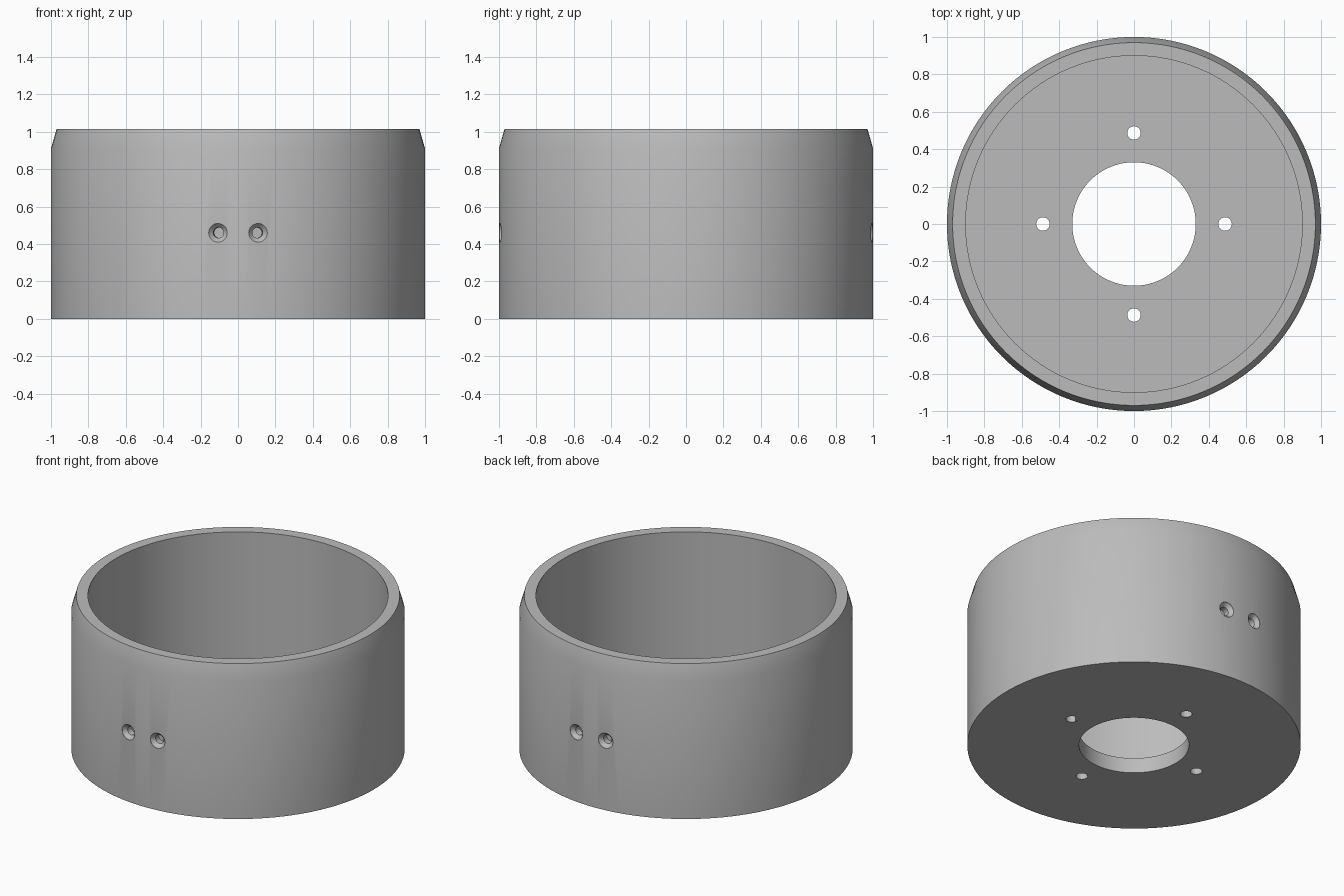
import bpy, bmesh, math
from mathutils import Matrix, Vector

if "Cube" in bpy.data.objects:
    bpy.data.objects.remove(bpy.data.objects["Cube"])

SEG = 128
HEIGHT = 1.015

grey = bpy.data.materials.new("grey")
grey.diffuse_color = (0.5, 0.5, 0.5, 1)
grey.use_nodes = True
grey.node_tree.nodes["Principled BSDF"].inputs["Base Color"].default_value = grey.diffuse_color


def lathe(name, profile, segments, matrix=Matrix()):
    """Revolve a closed (radius, height) profile around z; radius 0 is a pole."""
    bm = bmesh.new()
    rings = []
    for r, z in profile:
        if r == 0:
            rings.append([bm.verts.new((0, 0, z))] * segments)
        else:
            rings.append([bm.verts.new((r * math.cos(2 * math.pi * i / segments),
                                        r * math.sin(2 * math.pi * i / segments), z))
                          for i in range(segments)])
    for a, b in zip(rings, rings[1:] + rings[:1]):
        if a[0] is a[1] and b[0] is b[1]:
            continue
        for i in range(segments):
            j = (i + 1) % segments
            bm.faces.new(list(dict.fromkeys((a[i], a[j], b[j], b[i]))))
    bmesh.ops.recalc_face_normals(bm, faces=bm.faces)
    bm.transform(matrix)
    mesh = bpy.data.meshes.new(name)
    bm.to_mesh(mesh)
    bm.free()
    mesh.materials.append(grey)
    obj = bpy.data.objects.new(name, mesh)
    bpy.context.collection.objects.link(obj)
    return obj


# Cup: floor with a centre bore, straight wall, chamfered rim
cup = lathe("cup_housing", [(0.33, 0), (1, 0), (1, 0.91), (0.97, HEIGHT),
                            (0.9, HEIGHT), (0.9, 0.1), (0.33, 0.1)], SEG)

cutters = []

# Four bolt holes through the floor
for k in range(4):
    a = k * math.pi / 2
    place = Matrix.Translation((0.487 * math.cos(a), 0.487 * math.sin(a), 0))
    cutters.append(lathe("bolt_hole_cutter", [(0, -0.1), (0.036, -0.1), (0.036, 0.2), (0, 0.2)],
                         32, place))

# Blind countersunk screw holes, a pair at the front and a pair at the back
for side in (-90, 90):
    for offset in (-6.15, 6.15):
        a = math.radians(side + offset)
        inward = Vector((-math.cos(a), -math.sin(a), 0))
        place = (Matrix.Translation(Vector((0, 0, 0.46)) - inward)
                 @ inward.to_track_quat('Z', 'Y').to_matrix().to_4x4())
        cutters.append(lathe("screw_hole_cutter",
                             [(0, -0.05), (0.05, -0.05), (0.05, 0.002), (0.028, 0.026),
                              (0.028, 0.065), (0, 0.065)], 32, place))

# Cut the holes
bpy.context.view_layer.objects.active = cup
cup.select_set(True)
for cutter in cutters:
    mod = cup.modifiers.new("hole", 'BOOLEAN')
    mod.operation = 'DIFFERENCE'
    mod.solver = 'EXACT'
    mod.object = cutter
    bpy.ops.object.modifier_apply(modifier=mod.name)
    bpy.data.objects.remove(cutter)

bpy.ops.object.shade_smooth_by_angle(angle=math.radians(30))
